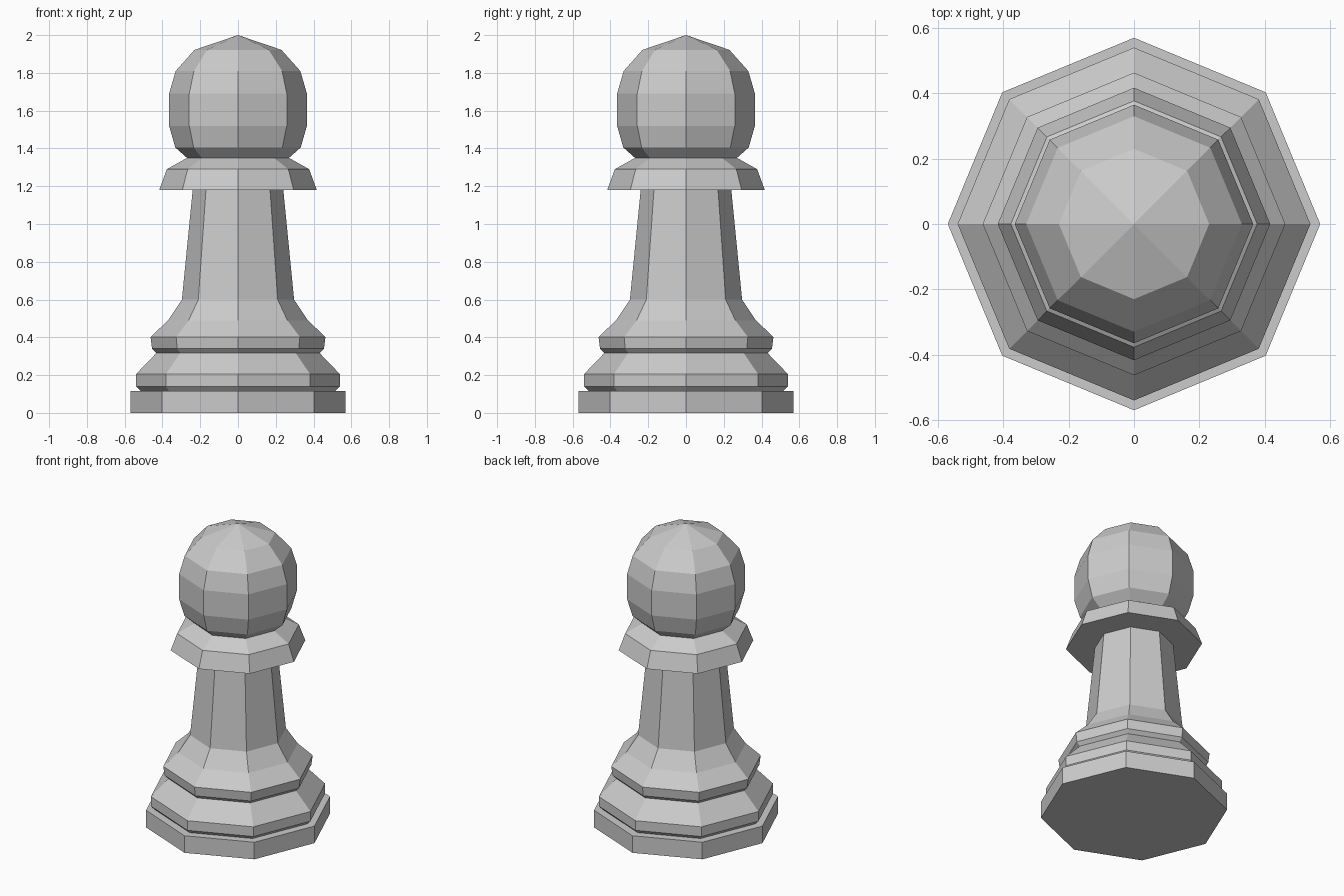
import bpy
import bmesh
from math import cos, sin, tau

if "Cube" in bpy.data.objects:
    bpy.data.objects.remove(bpy.data.objects["Cube"])

SIDES = 8


def lathe(name, profile):
    """Spin (radius, height) points into a flat-faced octagonal part."""
    bm = bmesh.new()
    rings = []
    for r, z in profile:
        if r == 0:
            rings.append([bm.verts.new((0, 0, z))] * SIDES)
        else:
            rings.append([bm.verts.new((r * cos(tau * i / SIDES), r * sin(tau * i / SIDES), z))
                          for i in range(SIDES)])
    for low, high in zip(rings, rings[1:]):
        for i in range(SIDES):
            j = (i + 1) % SIDES
            corners = dict.fromkeys((low[i], low[j], high[j], high[i]))
            bm.faces.new(list(corners))
    mesh = bpy.data.meshes.new(name)
    bm.to_mesh(mesh)
    bm.free()
    obj = bpy.data.objects.new(name, mesh)
    bpy.context.collection.objects.link(obj)
    return obj


# Parts meet at shared rings, so together they form one closed skin
lathe("base_plinth", [(0, 0), (0.57, 0), (0.57, 0.115), (0.515, 0.115)])
lathe("lower_moulding", [(0.515, 0.115), (0.54, 0.14), (0.54, 0.205), (0.432, 0.317)])
lathe("upper_moulding", [(0.432, 0.317), (0.455, 0.34), (0.463, 0.402),
                         (0.37, 0.49), (0.297, 0.60)])
lathe("stem", [(0.297, 0.60), (0.24, 1.18)])
lathe("collar", [(0.24, 1.18), (0.417, 1.18), (0.377, 1.29), (0.27, 1.35)])
lathe("head", [(0.27, 1.35), (0.332, 1.405), (0.365, 1.52), (0.365, 1.69),
               (0.33, 1.81), (0.23, 1.922), (0, 2.0)])
